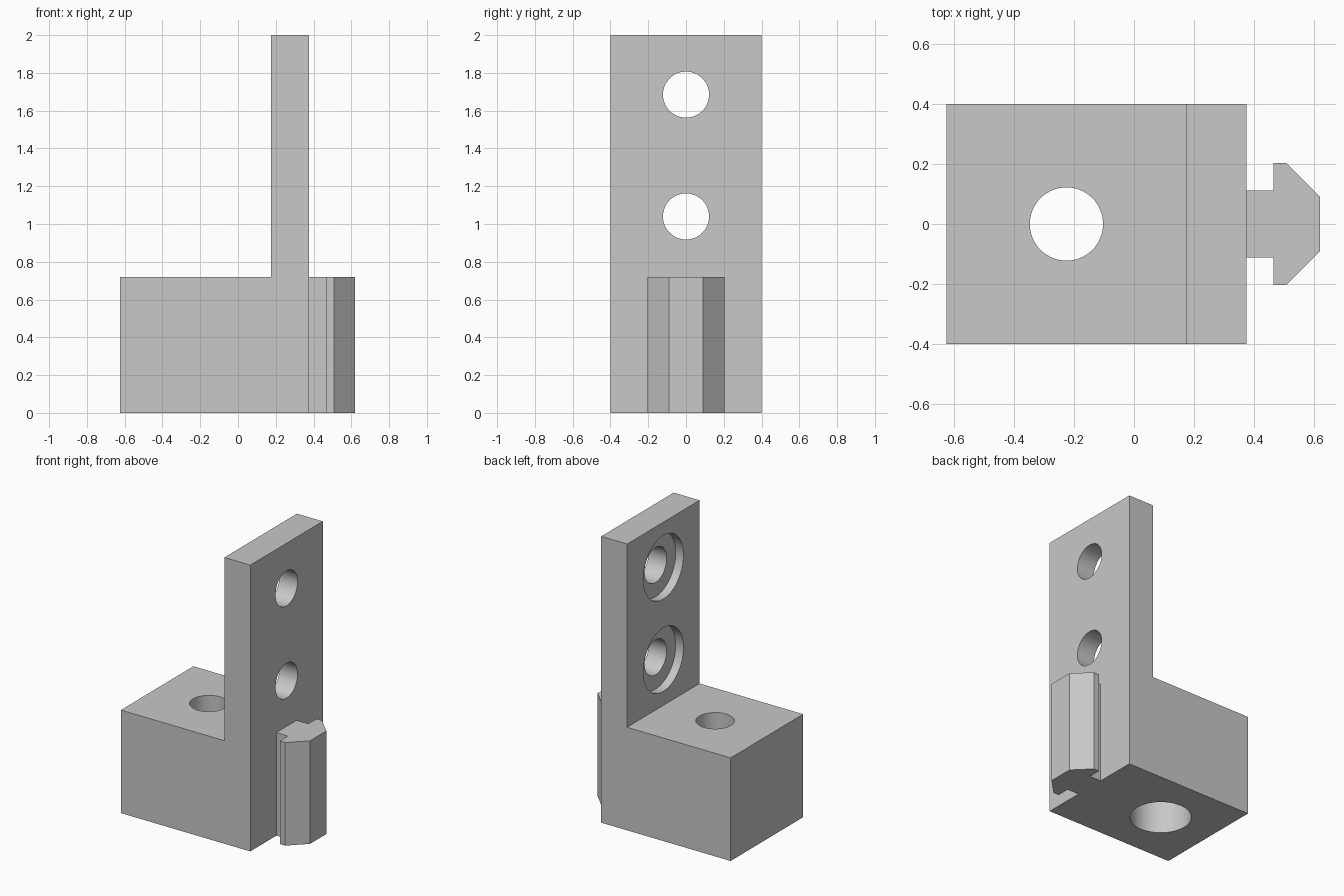
import bpy, bmesh, math

if "Cube" in bpy.data.objects:
    bpy.data.objects.remove(bpy.data.objects["Cube"])

grey = bpy.data.materials.new("plain grey")
grey.diffuse_color = (0.58, 0.58, 0.58, 1)
grey.use_nodes = True
grey.node_tree.nodes["Principled BSDF"].inputs["Base Color"].default_value = grey.diffuse_color


def prism(name, points, vec):
    """Extrude a closed outline along vec."""
    bm = bmesh.new()
    face = bm.faces.new([bm.verts.new(p) for p in points])
    ext = bmesh.ops.extrude_face_region(bm, geom=[face])
    bmesh.ops.translate(bm, vec=vec,
                        verts=[v for v in ext["geom"] if isinstance(v, bmesh.types.BMVert)])
    bmesh.ops.recalc_face_normals(bm, faces=bm.faces)
    mesh = bpy.data.meshes.new(name)
    bm.to_mesh(mesh)
    bm.free()
    mesh.materials.append(grey)
    ob = bpy.data.objects.new(name, mesh)
    bpy.context.collection.objects.link(ob)
    return ob


def drill(target, name, axis, centre, radius, length):
    """Cut a round hole starting at centre and running along +axis."""
    x, y, z = centre
    ring = [(radius * math.cos(a), radius * math.sin(a))
            for a in (2 * math.pi * i / 64 for i in range(64))]
    if axis == "x":
        cutter = prism(name, [(x, y + u, z + v) for u, v in ring], (length, 0, 0))
    else:
        cutter = prism(name, [(x + u, y + v, z) for u, v in ring], (0, 0, length))
    cutter.hide_render = True
    cutter.hide_set(True)
    mod = target.modifiers.new(name, "BOOLEAN")
    mod.operation = "DIFFERENCE"
    mod.solver = "EXACT"
    mod.object = cutter


# L-shaped bracket: thick base block with upright plate
outline = [(-0.625, 0), (0.375, 0), (0.375, 2), (0.175, 2), (0.175, 0.72), (-0.625, 0.72)]
bracket = prism("bracket", [(x, -0.4, z) for x, z in outline], (0, 0.8, 0))

# Plate screw holes with shallow recesses on the inner side
for i, z in enumerate((1.04, 1.685)):
    drill(bracket, f"plate_hole_{i}", "x", (0.1, 0, z), 0.122, 0.4)
    drill(bracket, f"plate_recess_{i}", "x", (0.1, 0, z), 0.222, 0.135)

# Vertical base hole with a wider counterbore underneath
drill(bracket, "base_hole", "z", (-0.225, 0, -0.1), 0.122, 1.0)
drill(bracket, "base_counterbore", "z", (-0.225, 0, -0.1), 0.198, 0.58)

# Apply the cuts, then smooth the hole walls only
bpy.context.view_layer.objects.active = bracket
bracket.select_set(True)
for mod in list(bracket.modifiers):
    bpy.ops.object.modifier_apply(modifier=mod.name)
bpy.ops.object.shade_smooth_by_angle(angle=math.radians(30))

# Arrow-shaped slot rail on the outer face
half = [(0.375, 0.112), (0.465, 0.112), (0.465, 0.203), (0.507, 0.203), (0.62, 0.09)]
rail = half + [(x, -y) for x, y in reversed(half)]
prism("slot_rail", [(x, y, 0) for x, y in rail], (0, 0, 0.72))
